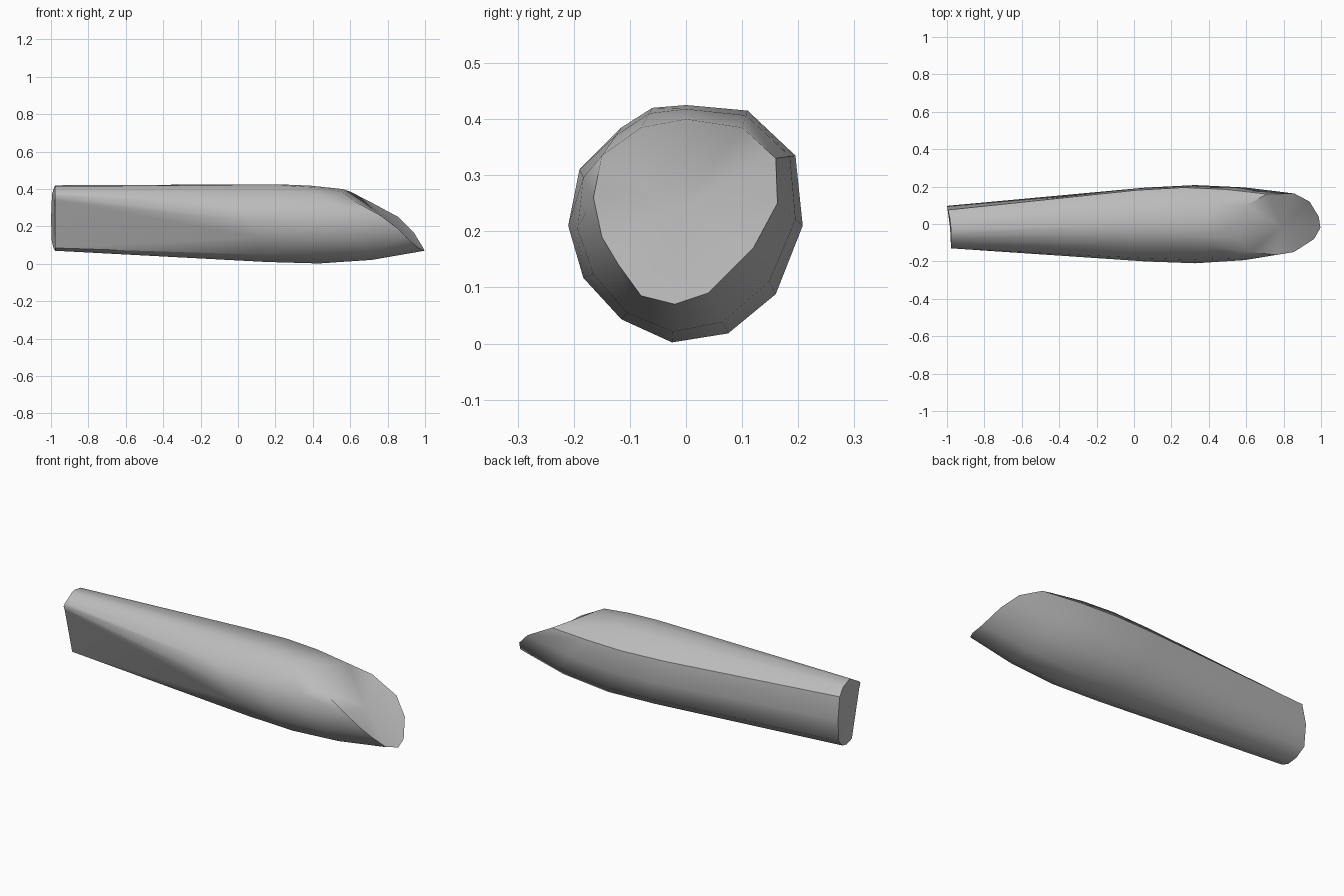
import bpy, bmesh, math
from mathutils import Vector

cube = bpy.data.objects.get("Cube")
if cube:
    bpy.data.objects.remove(cube, do_unlink=True)

grey = bpy.data.materials.new("stone_grey")
grey.use_nodes = True
colour = (0.5, 0.5, 0.5, 1)
grey.diffuse_color = colour
grey.node_tree.nodes["Principled BSDF"].inputs["Base Color"].default_value = colour

# Cross-sections (y, z), starting at the top and running past +y
butt = [(-.03, .42), (.03, .405), (.075, .37), (.097, .25), (.087, .13), (.04, .085), (-.01, .07),
        (-.055, .085), (-.12, .34), (-.13, .365), (-.115, .38), (-.08, .4), (-.055, .415)]
belly = [(0, .425), (.11, .415), (.195, .335), (.208, .21), (.16, .088), (.075, .018), (-.025, .002),
         (-.115, .043), (-.183, .117), (-.21, .21), (-.19, .31), (-.115, .385), (-.06, .42)]
rim = [(0, .4), (.1, .385), (.16, .33), (.163, .25), (.12, .17), (.04, .09), (-.02, .07),
       (-.08, .085), (-.12, .14), (-.15, .19), (-.165, .26), (-.15, .335), (-.08, .385)]


def bevel_x(y, z):
    drop = .39 - z
    return .57 + .25 * y + 1.35 * drop + .06 * math.sin(math.pi * drop / .32) ** 2


def blend(a, b, along, shape):
    """Ring between a and b: x moves by along, the outline by shape."""
    return [Vector((p.x + (q.x - p.x) * along, *p.yz.lerp(q.yz, shape))) for p, q in zip(a, b)]


butt_ring = [Vector((-.978 - .22 * max(y, 0), y, z)) for y, z in butt]
belly_ring = [Vector((.22 + .5 * (.425 - z), y, z)) for y, z in belly]
rim_ring = [Vector((bevel_x(y, z), y, z)) for y, z in rim]
rings = [butt_ring,
         blend(butt_ring, belly_ring, .8, .88),
         belly_ring,
         blend(belly_ring, rim_ring, .5, .28),
         rim_ring]

# Loft the body and close both ends
bm = bmesh.new()
loops = [[bm.verts.new(p) for p in ring] for ring in rings]
count = len(rim)
for a, b in zip(loops, loops[1:]):
    for i in range(count):
        j = (i + 1) % count
        bm.faces.new((a[i], a[j], b[j], b[i]))
for loop in (loops[0], loops[-1]):
    centre = bm.verts.new(sum((v.co for v in loop), Vector()) / count)
    for i in range(count):
        bm.faces.new((loop[i], loop[(i + 1) % count], centre))
bmesh.ops.recalc_face_normals(bm, faces=bm.faces)

mesh = bpy.data.meshes.new("tapered_body")
bm.to_mesh(mesh)
bm.free()
mesh.materials.append(grey)
body = bpy.data.objects.new("tapered_body", mesh)
bpy.context.collection.objects.link(body)
bpy.context.view_layer.objects.active = body
body.select_set(True)
bpy.ops.object.shade_smooth_by_angle(angle=math.radians(40))
